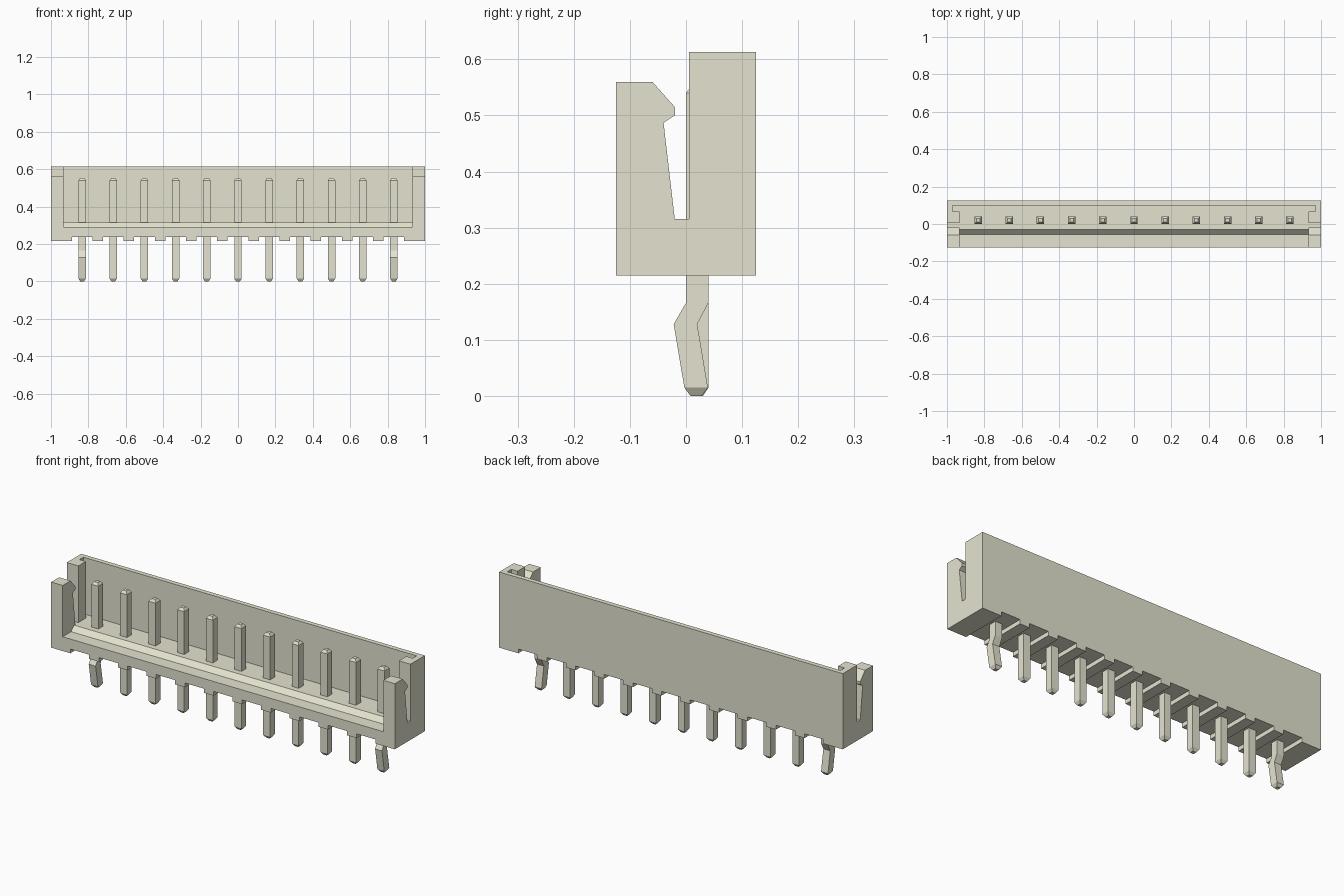
import bpy, bmesh

cube = bpy.data.objects.get("Cube")
if cube:
    bpy.data.objects.remove(cube, do_unlink=True)

ivory = bpy.data.materials.new("ivory_plastic")
ivory.use_nodes = True
COLOUR = (0.78, 0.77, 0.63, 1.0)
ivory.diffuse_color = COLOUR
ivory.node_tree.nodes["Principled BSDF"].inputs["Base Color"].default_value = COLOUR


def make_object(name, bm):
    bmesh.ops.recalc_face_normals(bm, faces=bm.faces)
    mesh = bpy.data.meshes.new(name)
    bm.to_mesh(mesh)
    bm.free()
    mesh.materials.append(ivory)
    obj = bpy.data.objects.new(name, mesh)
    bpy.context.collection.objects.link(obj)
    return obj


def loft(name, rings):
    """Join closed rings of equal length and cap both ends."""
    bm = bmesh.new()
    rings = [[bm.verts.new(p) for p in ring] for ring in rings]
    n = len(rings[0])
    for a, b in zip(rings, rings[1:]):
        for i in range(n):
            j = (i + 1) % n
            bm.faces.new((a[i], a[j], b[j], b[i]))
    bm.faces.new(rings[0])
    bm.faces.new(rings[-1])
    return make_object(name, bm)


def extrude_x(name, profile, x0, x1):
    return loft(name, [[(x, y, z) for y, z in profile] for x in (x0, x1)])


def box_profile(y0, y1, z0, z1):
    return [(y0, z0), (y1, z0), (y1, z1), (y0, z1)]


def cut(obj, cutter):
    cutter.hide_render = True
    mod = obj.modifiers.new("cut", 'BOOLEAN')
    mod.operation = 'DIFFERENCE'
    mod.solver = 'EXACT'
    mod.object = cutter
    bpy.context.view_layer.update()
    mesh = bpy.data.meshes.new_from_object(
        obj.evaluated_get(bpy.context.evaluated_depsgraph_get()))
    obj.modifiers.clear()
    obj.data = mesh
    bpy.data.objects.remove(cutter, do_unlink=True)


PITCH = 1 / 6
PIN_X = [(i - 5) * PITCH for i in range(11)]

# Housing: side profile with latch hooks and a tapered slot
housing = extrude_x("housing", [
    (-0.125, 0.215), (-0.125, 0.56), (-0.06, 0.56), (-0.02, 0.515),
    (-0.02, 0.50), (-0.04, 0.487), (-0.02, 0.315), (0.005, 0.315),
    (0.005, 0.613), (0.125, 0.613), (0.125, 0.215)], -1, 1)

# Open cavity with a chamfered front lip
cut(housing, extrude_x("cavity_cutter", [
    (-0.2, 0.29), (-0.055, 0.29), (-0.03, 0.315), (0.1, 0.315),
    (0.1, 0.7), (-0.2, 0.7)], -0.933, 0.933))

# Key grooves in the rear corners
cut(housing, extrude_x("groove_cutter", box_profile(0.067, 0.1, 0.315, 0.7), -0.97, 0.97))

# Vent notches under the housing, leaving feet between pins
for x in PIN_X:
    cut(housing, extrude_x("notch_cutter", box_profile(-0.2, 0.2, 0.1, 0.237),
                           x - 0.055, x + 0.055))

# Pins: (z, y centre, half width); the two end pins are kinked
TOP = [(0.24, 0.02, 0.02), (0.54, 0.02, 0.02), (0.553, 0.02, 0.01)]
STRAIGHT = [(0, 0.02, 0.01), (0.015, 0.02, 0.02)] + TOP
KINKED = [(0, 0.018, 0.01), (0.015, 0.018, 0.021), (0.128, -0.001, 0.021),
          (0.166, 0.02, 0.02)] + TOP

for i, x in enumerate(PIN_X):
    sections = KINKED if i in (0, 10) else STRAIGHT
    loft(f"pin_{i + 1}", [
        [(x + sx * min(h, 0.02), y + sy * h, z)
         for sx, sy in ((-1, -1), (1, -1), (1, 1), (-1, 1))]
        for z, y, h in sections])
